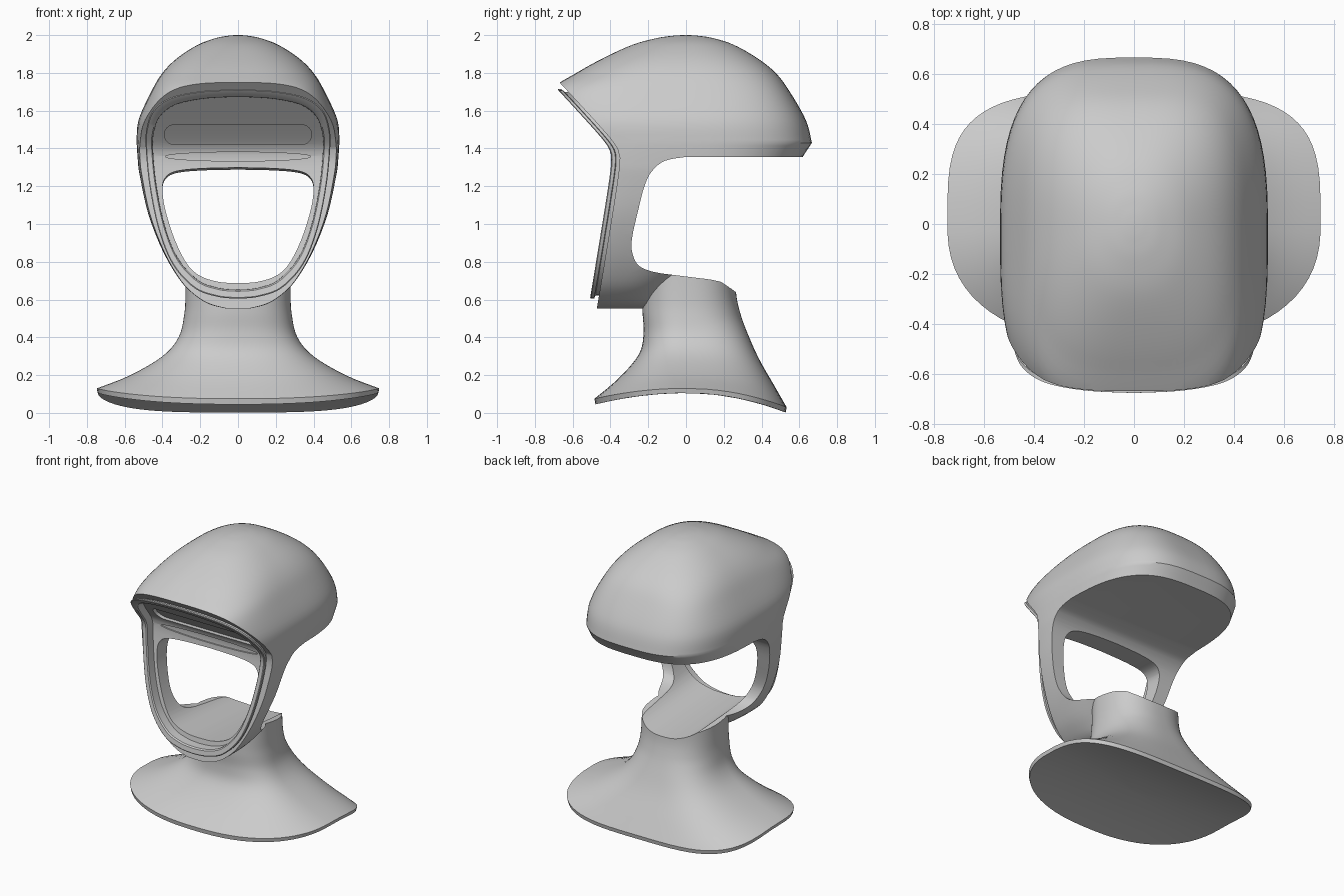
import bpy, bmesh, math

if "Cube" in bpy.data.objects:
    bpy.data.objects.remove(bpy.data.objects["Cube"])


def smooth(pts, steps):
    """Catmull-Rom curve through tuples of any length."""
    out = []
    for i in range(len(pts) - 1):
        a, b, c, d = pts[max(i - 1, 0)], pts[i], pts[i + 1], pts[min(i + 2, len(pts) - 1)]
        for s in range(steps):
            t = s / steps
            out.append(tuple(
                q + 0.5 * t * (r - p + t * (2 * p - 5 * q + 4 * r - s4 + t * (3 * (q - r) + s4 - p)))
                for p, q, r, s4 in zip(a, b, c, d)))
    return out + [pts[-1]]


def make_object(name, verts, faces):
    bm = bmesh.new()
    vs = [bm.verts.new(v) for v in verts]
    for f in faces:
        bm.faces.new([vs[i] for i in f])
    bmesh.ops.recalc_face_normals(bm, faces=bm.faces)
    mesh = bpy.data.meshes.new(name)
    bm.to_mesh(mesh)
    bm.free()
    ob = bpy.data.objects.new(name, mesh)
    bpy.context.collection.objects.link(ob)
    return ob


def loft(name, rings, wrap=False):
    """Skin closed rings; cap the ends, or join last ring to first."""
    n, m = len(rings[0]), len(rings)
    faces = []
    for k in range(m if wrap else m - 1):
        a, b = k * n, (k + 1) % m * n
        faces += [(a + i, a + (i + 1) % n, b + (i + 1) % n, b + i) for i in range(n)]
    if not wrap:
        faces += [tuple(range(n)), tuple(range((m - 1) * n, m * n))]
    return make_object(name, [v for r in rings for v in r], faces)


def ring(hx, yf, yb, nf, nb, zs, zf, zb, y0=0.0, count=72):
    """Superelliptic ring whose height differs at the sides, front and back."""
    out = []
    for i in range(count):
        a = 2 * math.pi * (i + 0.5) / count
        c, s = math.cos(a), math.sin(a)
        n, ye, ze = (nb, yb, zb) if s > 0 else (nf, yf, zf)
        u = math.copysign(abs(c) ** (2 / n), c)
        v = abs(s) ** (2 / n)
        out.append((hx * u, y0 + (ye - y0) * v, zs + (ze - zs) * v * v))
    return out


def face_y(z, off=0.0):
    """Bent front profile of the face, seen from the side."""
    lo = -0.505 + (z - 0.62) * 0.166
    up = -0.667 + (1.7 - z) * 0.93
    return (lo + up - math.sqrt((lo - up) ** 2 + 0.05 ** 2)) / 2 + off


def front_cutter(name, half, back, slope=0.0):
    """Symmetric front outline (half width, z) pushed from the front to back(z)."""
    verts, faces = [], []
    for w, z in half:
        for x, y in ((-w, -1.2), (w, -1.2), (w, back(z)), (-w, back(z))):
            verts.append((x, y, z + slope * (y + 0.42)))
    for k in range(len(half) - 1):
        faces += [(4 * k + i, 4 * k + (i + 1) % 4, 4 * k + 4 + (i + 1) % 4, 4 * k + 4 + i)
                  for i in range(4)]
    e = len(verts) - 4
    faces += [(0, 1, 2, 3), (e, e + 1, e + 2, e + 3)]
    return make_object(name, verts, faces)


def combine(ob, tool, op):
    mod = ob.modifiers.new(op, 'BOOLEAN')
    mod.operation, mod.solver, mod.object = op, 'EXACT', tool
    bpy.context.view_layer.objects.active = ob
    bpy.ops.object.modifier_apply(modifier=mod.name)
    bpy.data.objects.remove(tool, do_unlink=True)


# head volume: z, half width, front y, back y, squareness
head_rows = [
    (0.552, 0.06, -0.62, -0.15, 2.3), (0.575, 0.15, -0.65, -0.10, 2.4),
    (0.62, 0.225, -0.70, -0.08, 2.5), (0.70, 0.305, -0.72, 0.0, 2.6),
    (0.85, 0.395, -0.75, 0.20, 2.8), (1.05, 0.475, -0.75, 0.42, 3),
    (1.25, 0.52, -0.75, 0.57, 3), (1.34, 0.531, -0.76, 0.61, 3), (1.43, 0.537, -0.77, 0.667, 3)]
dome_rows = [
    (1.43, 0.537, -0.77, 0.667, 3), (1.55, 0.527, -0.78, 0.635, 3.1),
    (1.70, 0.46, -0.73, 0.55, 3.3), (1.80, 0.40, -0.58, 0.475, 3),
    (1.88, 0.32, -0.435, 0.375, 2.7), (1.95, 0.21, -0.28, 0.25, 2.4),
    (1.985, 0.115, -0.15, 0.14, 2.3), (1.997, 0.05, -0.065, 0.06, 2.2),
    (2.0, 0.01, -0.012, 0.012, 2)]
rows = smooth(head_rows, 4)[:-1] + smooth(dome_rows, 5)
bust = loft("bust", [ring(w, f, b, n, n, z, z, z, (f + b) / 2) for z, w, f, b, n in rows])

# bent front plane of the face
levels = [0.3 + i * 0.05 for i in range(39)]
combine(bust, front_cutter("front_cut", [(1.0, z) for z in levels],
                           lambda z: face_y(z, 0.045)), 'DIFFERENCE')

# neck flaring into the arched base: half x, front y, back y, z at side, front, back
base = [(0.742 * s, -0.48 * s, 0.528 * s, 0.105, 0.105 - 0.06 * s * s, 0.105 - 0.103 * s * s)
        for s in (0.04, 0.3, 0.55, 0.8, 1.0)]
flare = smooth([
    (0.748, -0.485, 0.533, 0.130, 0.075, 0.030), (0.57, -0.355, 0.47, 0.200, 0.185, 0.140),
    (0.40, -0.25, 0.39, 0.300, 0.310, 0.280), (0.315, -0.225, 0.335, 0.400, 0.420, 0.400),
    (0.285, -0.23, 0.29, 0.520, 0.530, 0.520), (0.278, -0.23, 0.265, 0.640, 0.640, 0.640),
    (0.278, -0.23, 0.262, 0.830, 0.830, 0.830)], 5)
neck_rings = []
for hx, yf, yb, zs, zf, zb in base + flare:
    k = min(max((0.5 - zs) / 0.35, 0), 1)
    neck_rings.append(ring(hx, yf, yb, 2.4, 2.4 + 1.2 * k, zs, zf, zb))
combine(bust, loft("neck", neck_rings), 'UNION')

# open back: side profile cut straight across
gap = [(1, 0.6), (1, 1.355)] + smooth([
    (0.0, 1.355), (-0.11, 1.335), (-0.18, 1.28), (-0.22, 1.2), (-0.255, 1.065), (-0.285, 0.93),
    (-0.285, 0.85), (-0.25, 0.78), (-0.165, 0.745), (0.0, 0.722), (0.18, 0.695), (0.27, 0.64)], 4)
combine(bust, loft("back_cut", [[(x, y, z) for y, z in gap] for x in (-1, 1)]), 'DIFFERENCE')

# recess behind the rim
rim_half = smooth([
    (0.01, 1.714), (0.2, 1.703), (0.36, 1.668), (0.45, 1.60), (0.485, 1.50), (0.488, 1.40),
    (0.468, 1.2), (0.42, 0.97), (0.345, 0.785), (0.23, 0.66), (0.11, 0.615), (0.01, 0.605)], 6)


def scaled(s):
    return [(w * s, 1.2 + (z - 1.2) * s) for w, z in rim_half]


combine(bust, front_cutter("recess_cut", scaled(0.925), lambda z: face_y(z, 0.07)), 'DIFFERENCE')

# face opening, sloping down over the neck
hole = smooth([
    (0.01, 1.305), (0.2, 1.30), (0.33, 1.285), (0.385, 1.25), (0.40, 1.19), (0.385, 1.08),
    (0.335, 0.92), (0.27, 0.79), (0.2, 0.725), (0.1, 0.693), (0.01, 0.687)], 5)
combine(bust, front_cutter("face_cut", hole, lambda z: 0.9, -0.07), 'DIFFERENCE')

# brow slot and the thin groove under it
arc = [math.pi * (i + 0.5) / 14 for i in range(14)]
slot = [(0.338 + 0.052 * math.sin(a), 1.473 + 0.052 * math.cos(a)) for a in arc]
groove = [(0.385 * math.sin(a), 1.357 + 0.024 * math.cos(a)) for a in arc]
combine(bust, front_cutter("slot_cut", slot, lambda z: face_y(z, 0.10)), 'DIFFERENCE')
combine(bust, front_cutter("groove_cut", groove, lambda z: face_y(z, 0.08)), 'DIFFERENCE')

# raised rim around the face, with a groove behind its lip
rim_rings = []
for s, off in ((0.972, 0.085), (0.972, 0.026), (1.0, 0.022), (1.0, 0.005), (0.99, 0.0),
               (0.935, 0.0), (0.922, 0.008), (0.92, 0.085)):
    half = scaled(s)
    loop = half + [(-w, z) for w, z in reversed(half)]
    rim_rings.append([(x, face_y(z, off), z) for x, z in loop])
rim = loft("face_rim", rim_rings, wrap=True)

# smooth shading with crisp edges
bpy.ops.object.select_all(action='DESELECT')
for ob in (bust, rim):
    ob.select_set(True)
bpy.context.view_layer.objects.active = bust
bpy.ops.object.shade_smooth_by_angle(angle=math.radians(35))
